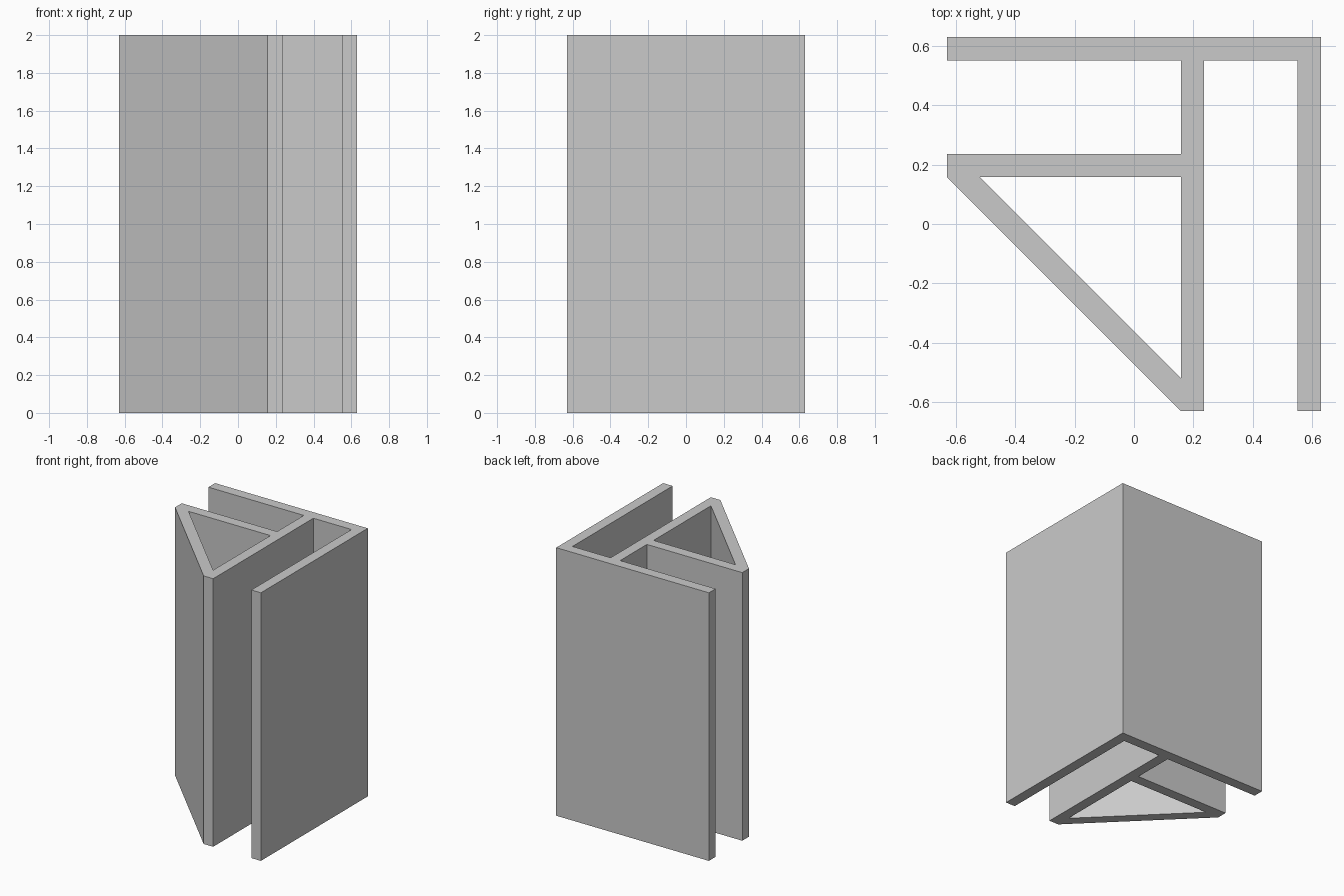
import bpy
import bmesh

if "Cube" in bpy.data.objects:
    bpy.data.objects.remove(bpy.data.objects["Cube"], do_unlink=True)

UNIT = 1 / 12.7      # one wall thickness
HEIGHT = 2.0
SLANT = 2 - 8 - 2 ** 0.5 * -1   # inner corner of the slanted wall

# Outline of the walls, in wall thicknesses
outline = [(-8, 8), (-8, 7), (2, 7), (2, 3), (-8, 3), (-8, 2), (2, -8),
           (3, -8), (3, 7), (7, 7), (7, -8), (8, -8), (8, 8)]
# Triangular channel: the slanted wall is one thickness across
inner = -8 + 2 ** 0.5
channel = [(inner, 2), (2, 2), (2, inner)]


def add_loop(bm, points):
    verts = [bm.verts.new((x * UNIT, y * UNIT, 0)) for x, y in points]
    return [bm.edges.new((v, verts[i - 1])) for i, v in enumerate(verts)]


# Fill the profile around the channel and extrude it upward
bm = bmesh.new()
edges = add_loop(bm, outline) + add_loop(bm, channel)
bmesh.ops.triangle_fill(bm, edges=edges, use_beauty=True, use_dissolve=False)
result = bmesh.ops.extrude_face_region(bm, geom=bm.faces[:], use_keep_orig=True)
top = [g for g in result["geom"] if isinstance(g, bmesh.types.BMVert)]
bmesh.ops.translate(bm, verts=top, vec=(0, 0, HEIGHT))
bmesh.ops.recalc_face_normals(bm, faces=bm.faces[:])

mesh = bpy.data.meshes.new("extruded_channel_profile")
bm.to_mesh(mesh)
bm.free()
profile = bpy.data.objects.new("extruded_channel_profile", mesh)
bpy.context.collection.objects.link(profile)

# Plain grey
grey = bpy.data.materials.new("light_grey")
grey.use_nodes = True
colour = (0.59, 0.59, 0.59, 1)
grey.diffuse_color = colour
grey.node_tree.nodes["Principled BSDF"].inputs["Base Color"].default_value = colour
mesh.materials.append(grey)
